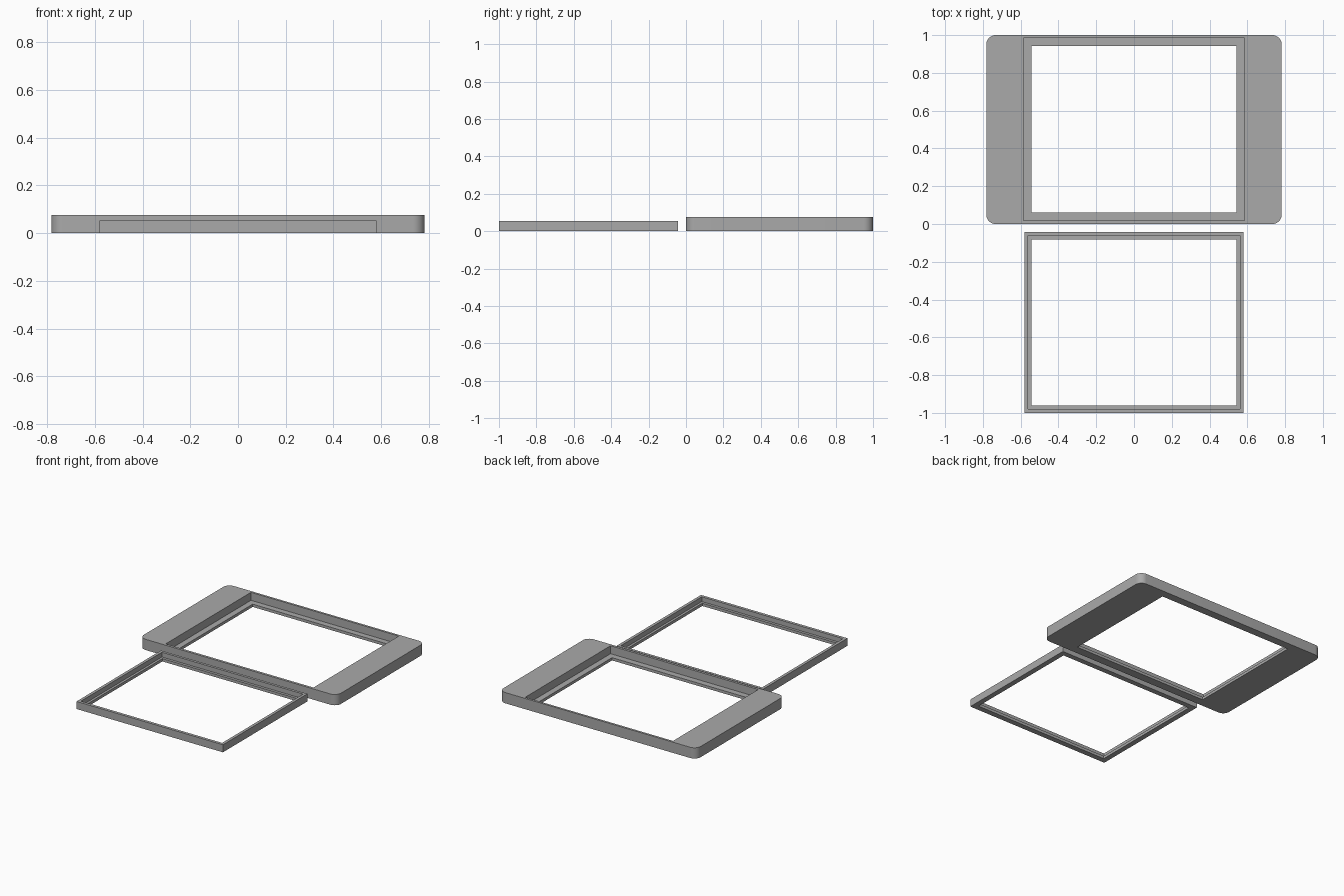
import bpy
import bmesh
import math

if "Cube" in bpy.data.objects:
    bpy.data.objects.remove(bpy.data.objects["Cube"])

# Single grey plastic
grey = bpy.data.materials.new("grey plastic")
grey.use_nodes = True
colour = (0.4, 0.4, 0.4, 1)
grey.diffuse_color = colour
grey.node_tree.nodes["Principled BSDF"].inputs["Base Color"].default_value = colour


def box(name, half_x, y0, y1, z0, z1, radius=0):
    """Block centred on x, with optionally rounded upright edges."""
    bm = bmesh.new()
    bmesh.ops.create_cube(bm, size=1)
    for v in bm.verts:
        v.co.x *= 2 * half_x
        v.co.y = (y0 + y1) / 2 + v.co.y * (y1 - y0)
        v.co.z = (z0 + z1) / 2 + v.co.z * (z1 - z0)
    if radius:
        upright = [e for e in bm.edges
                   if abs(e.verts[0].co.z - e.verts[1].co.z) > (z1 - z0) / 2]
        bmesh.ops.bevel(bm, geom=upright, offset=radius, segments=10,
                        profile=0.5, affect='EDGES')
    mesh = bpy.data.meshes.new(name)
    bm.to_mesh(mesh)
    bm.free()
    mesh.materials.append(grey)
    obj = bpy.data.objects.new(name, mesh)
    bpy.context.collection.objects.link(obj)
    return obj


def cut(obj, cutter):
    """Subtract the cutter from the block and discard it."""
    mod = obj.modifiers.new("cut", 'BOOLEAN')
    mod.operation = 'DIFFERENCE'
    mod.solver = 'EXACT'
    mod.object = cutter
    bpy.context.view_layer.objects.active = obj
    bpy.ops.object.modifier_apply(modifier=mod.name)
    bpy.data.objects.remove(cutter)


def finish(obj):
    bpy.ops.object.select_all(action='DESELECT')
    obj.select_set(True)
    bpy.context.view_layer.objects.active = obj
    bpy.ops.object.shade_smooth_by_angle(angle=math.radians(30))


# Wide housing: rounded corners, recess from above, window through the floor
housing = box("housing", 0.782, 0.0, 1.0, 0, 0.077, radius=0.05)
cut(housing, box("recess_cutter", 0.586, 0.018, 0.984, 0.02, 0.2))
cut(housing, box("window_cutter", 0.543, 0.062, 0.942, -0.1, 0.1))
finish(housing)

# Thin insert frame: square corners, stepped ledge inside
insert = box("insert_frame", 0.581, -1.0, -0.043, 0, 0.054)
cut(insert, box("step_cutter", 0.56, -0.979, -0.062, 0.02, 0.2))
cut(insert, box("opening_cutter", 0.543, -0.96, -0.081, -0.1, 0.1))
finish(insert)
